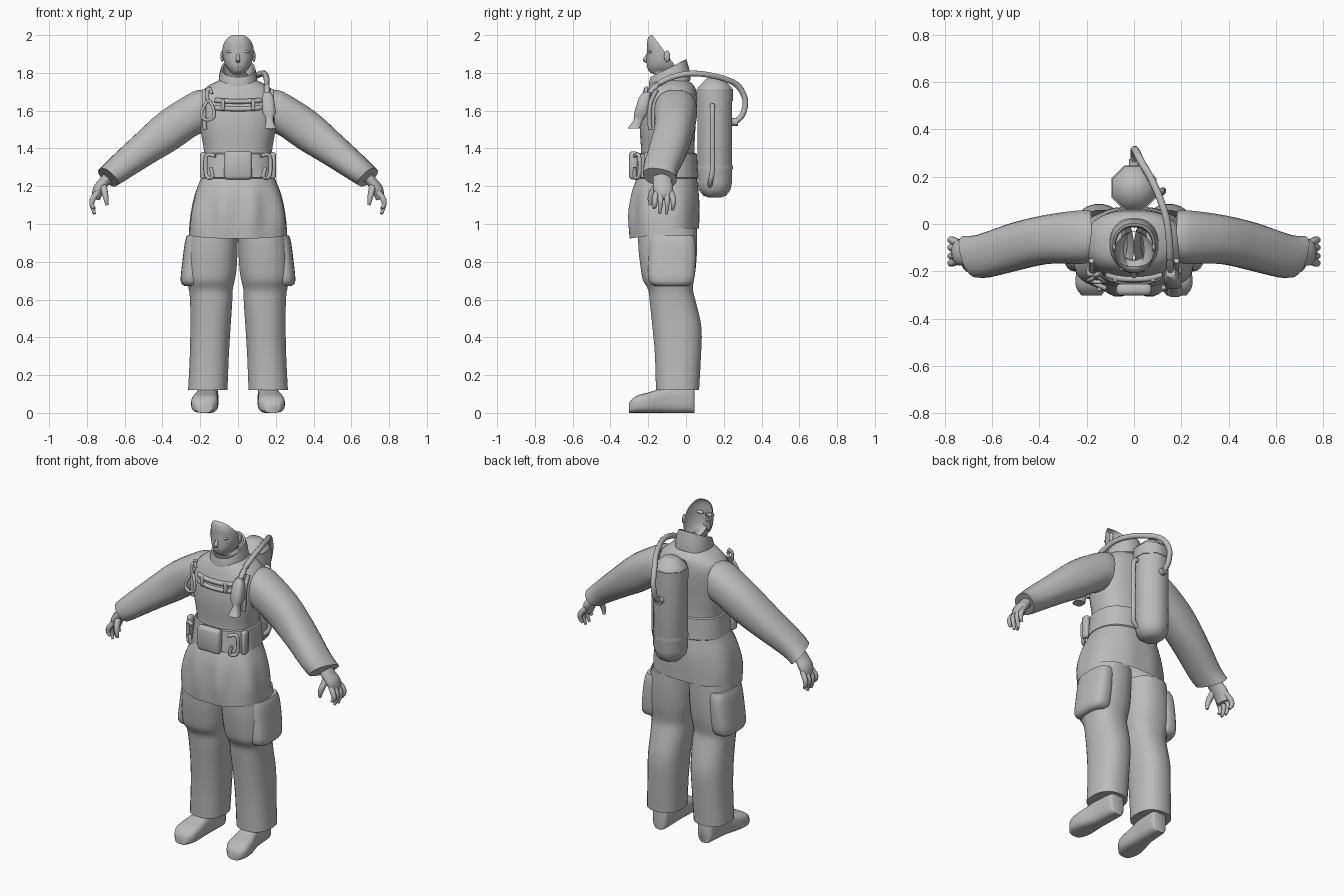
import bpy, bmesh, math
from mathutils import Vector as V

mat = bpy.data.materials.new("plain_grey")
mat.diffuse_color = (0.5, 0.5, 0.5, 1)


def se(c, p):
    return math.copysign(abs(c) ** p, c)


def catmull(a, b, c, d, t):
    return 0.5 * (2 * b + (c - a) * t + (2 * a - 5 * b + 4 * c - d) * t * t
                  + (3 * b - a - 3 * c + d) * t ** 3)


def refine(secs, steps, closed=False):
    """Smoothly interpolate a list of vector tuples."""
    n, out = len(secs), []
    for i in range(n if closed else n - 1):
        ids = [i - 1, i, i + 1, i + 2]
        q = [secs[k % n] if closed else secs[min(max(k, 0), n - 1)] for k in ids]
        for s in range(steps):
            out.append(tuple(catmull(*v, s / steps) for v in zip(*q)))
    return out if closed else out + [secs[-1]]


def finish(name, bm, mirror=False):
    bmesh.ops.recalc_face_normals(bm, faces=bm.faces)
    me = bpy.data.meshes.new(name)
    bm.to_mesh(me)
    bm.free()
    me.materials.append(mat)
    ob = bpy.data.objects.new(name, me)
    bpy.context.collection.objects.link(ob)
    if mirror:
        m = ob.modifiers.new("mirror", 'MIRROR')
        m.use_mirror_merge = False
    return ob


def loft(name, secs, n=24, p=0.85, steps=3, caps=(0, -1), mirror=False, closed=False, edit=None):
    """Skin rings given as (centre, half axis u, half axis v); caps lists the closed ends."""
    if steps > 1:
        secs = refine(secs, steps, closed)
    bm = bmesh.new()
    rings = []
    for c, u, v in secs:
        angs = [2 * math.pi * (k + 0.5) / n for k in range(n)]
        rings.append([bm.verts.new(c + u * se(math.cos(a), p) + v * se(math.sin(a), p)) for a in angs])
    pairs = list(zip(rings, rings[1:])) + ([(rings[-1], rings[0])] if closed else [])
    for r, s in pairs:
        for k in range(n):
            bm.faces.new((r[k], r[(k + 1) % n], s[(k + 1) % n], s[k]))
    for end in () if closed else caps:
        bm.faces.new(rings[end])
    if edit:
        edit(bm)
    return finish(name, bm, mirror)


def zr(z, hw, yf, yb, x=0, tilt=0):
    """Level ring: height, half width, front y, back y."""
    return V((x, (yf + yb) / 2, z)), V((hw, 0, 0)), V((0, (yb - yf) / 2, tilt))


def tube(name, pts, r, n=8, steps=3, mirror=False, closed=False, flat=1.0):
    """Round tube along points; r is a radius or one radius per point."""
    rs = r if isinstance(r, (list, tuple)) else [r] * len(pts)
    path = refine([(V(q), V((k, 0, 0))) for q, k in zip(pts, rs)], steps, closed)
    m, secs = len(path), []
    for i, (c, k) in enumerate(path):
        a = path[(i - 1) % m if closed else max(i - 1, 0)][0]
        b = path[(i + 1) % m if closed else min(i + 1, m - 1)][0]
        t = (b - a).normalized()
        ref = V((0, 1, 0)) if abs(t.y) < 0.8 else V((1, 0, 0))
        u = t.cross(ref).normalized()
        secs.append((c, u * k.x, t.cross(u) * k.x * flat))
    return loft(name, secs, n, 1, 1, (0, -1), mirror, closed)


def box(name, c, size, mirror=False, bevel=0.01):
    bm = bmesh.new()
    bmesh.ops.create_cube(bm, size=1)
    for v in bm.verts:
        v.co = V(c) + v.co * V(size)
    bmesh.ops.bevel(bm, geom=bm.edges[:], offset=bevel, segments=2, affect='EDGES', profile=0.5)
    return finish(name, bm, mirror)


def ball(name, c, r, mirror=False):
    bm = bmesh.new()
    bmesh.ops.create_uvsphere(bm, u_segments=12, v_segments=8, radius=1)
    for v in bm.verts:
        v.co = V(c) + v.co * V(r)
    return finish(name, bm, mirror)


# Jacket body
loft("jacket", [zr(1.24, .189, -.252, .053), zr(1.3, .186, -.247, .05), zr(1.38, .18, -.238, .045),
                zr(1.5, .2, -.245, .05), zr(1.6, .21, -.238, .058), zr(1.68, .205, -.215, .058),
                zr(1.73, .16, -.195, .045), zr(1.76, .1, -.175, .01)], n=32, caps=())


# Jacket skirt with soft pleats, fading at the belt and the hem
def pleats(bm):
    for v in bm.verts:
        t = max(0, min(1, (1.24 - v.co.z) / .15)) * min(1, .35 + (v.co.z - .93) * 6)
        a = math.atan2(v.co.y + .12, v.co.x)
        front = max(0, -math.sin(a)) ** .5
        k = 1 - t * (.012 + .045 * front) * math.cos(8 * a)
        v.co.x *= k
        v.co.y = -.12 + (v.co.y + .12) * k


loft("jacket_skirt", [zr(.95, .262, -.298, .07, 0, .027), zr(1.05, .254, -.302, .072, 0, .015),
                      zr(1.15, .232, -.29, .07), zr(1.22, .205, -.27, .06), zr(1.25, .193, -.258, .056)],
     n=64, caps=(), edit=pleats)

# Collar, taller at the back
loft("collar", [zr(1.735, .105, -.195, .025, 0, .025), zr(1.78, .101, -.197, .02, 0, .035),
                zr(1.825, .09, -.188, .003, 0, .047), zr(1.822, .08, -.178, -.008, 0, .047),
                zr(1.76, .076, -.165, -.015, 0, .03)], steps=1, caps=(), p=.9)


# Head: open shell sliced from crown to nape
def slice_back(bm):
    bmesh.ops.bisect_plane(bm, geom=bm.verts[:] + bm.edges[:] + bm.faces[:],
                           plane_co=(0, -.178, 2.0), plane_no=(0, .14, .105), clear_outer=True)


loft("head", [zr(1.73, .06, -.15, -.03), zr(1.785, .058, -.158, -.03), zr(1.803, .042, -.192, -.03),
              zr(1.83, .062, -.206, -.025), zr(1.87, .077, -.209, -.02), zr(1.92, .083, -.207, -.01),
              zr(1.96, .08, -.207, 0), zr(1.988, .066, -.2, -.01), zr(2.0, .05, -.186, -.05)],
     p=.9, caps=(-1,), edit=slice_back)
tube("nose", [(0, -.2, 1.905), (0, -.21, 1.885), (0, -.218, 1.868), (0, -.203, 1.858)],
     [.006, .009, .012, .008])
ball("lips", (0, -.2, 1.836), (.02, .009, .008))
ball("brow", (.036, -.188, 1.912), (.026, .013, .009), True)
ball("ear", (.084, -.1, 1.888), (.009, .016, .03), True)

# Sleeves: (top x, top z, bottom x, bottom z, centre y, half depth, slant of the ring)
arm = [(.18, 1.71, .19, 1.48, -.053, .11, 0), (.24, 1.7, .225, 1.465, -.056, .114, 0),
       (.41, 1.595, .325, 1.395, -.065, .104, 0), (.545, 1.472, .455, 1.318, -.095, .1, .01),
       (.68, 1.345, .585, 1.237, -.135, .09, .02), (.732, 1.292, .642, 1.202, -.138, .089, .025)]
loft("sleeve", [(V(((a + c) / 2, y, (b + d) / 2)), V(((a - c) / 2, 0, (b - d) / 2)), V((s, h, -s * .6)))
                for a, b, c, d, y, h, s in arm], caps=(-1,), mirror=True)

# Hands
tube("palm", [(.69, -.125, 1.245), (.715, -.125, 1.215), (.74, -.12, 1.18), (.752, -.118, 1.13)],
     [.03, .03, .031, .022], n=12, mirror=True, flat=1.75)
for i, (y, tip) in enumerate([(-.165, 1.085), (-.135, 1.055), (-.1, 1.052), (-.068, 1.075)]):
    tube("finger_%d" % (i + 1), [(.742, -.12 + (y + .12) * .75, 1.17), (.77, y, 1.13),
                                 (.773, y, 1.1), (.76, y - .005, tip)],
         [.017, .016, .013, .008], mirror=True)
tube("thumb", [(.715, -.15, 1.21), (.705, -.18, 1.165), (.698, -.19, 1.13), (.694, -.188, 1.1)],
     [.02, .018, .014, .008], mirror=True)

# Trousers
loft("trouser_leg", [zr(.12, .105, -.16, .07, .16), zr(.3, .104, -.165, .08, .152),
                     zr(.45, .107, -.178, .083, .146), zr(.58, .112, -.192, .055, .142),
                     zr(.65, .116, -.2, .038, .144), zr(.7, .128, -.228, .042, .145),
                     zr(.76, .135, -.24, .052, .142), zr(.87, .135, -.253, .06, .136),
                     zr(.98, .128, -.255, .06, .128)], caps=(0,), mirror=True)
loft("thigh_pocket", [zr(.672, .045, -.165, .01, .24), zr(.7, .062, -.198, .042, .242),
                      zr(.8, .062, -.2, .052, .233), zr(.9, .062, -.198, .05, .22),
                      zr(.94, .062, -.195, .04, .208)], n=28, p=.72, mirror=True)

# Boots, skinned from heel to toe: (y, x, half width, height)
boot = [(.045, .155, .036, .13), (.025, .155, .05, .15), (-.08, .16, .054, .15), (-.14, .167, .06, .128),
        (-.2, .174, .07, .108), (-.265, .178, .068, .09), (-.303, .18, .04, .052)]
loft("boot", [(V((x, y, h / 2)), V((w, 0, 0)), V((0, 0, h / 2))) for y, x, w, h in boot], p=.65, mirror=True)

# Belt, buckle and hooks
loft("belt", [zr(1.24, .193, -.262, .06), zr(1.245, .2, -.272, .066), zr(1.37, .19, -.257, .058),
              zr(1.375, .182, -.248, .05)], n=32, steps=1, caps=())
box("buckle", (0, -.277, 1.31), (.15, .05, .15), bevel=.018)
tube("belt_hook", [(.12, -.272, 1.36), (.165, -.25, 1.365), (.172, -.245, 1.31), (.165, -.25, 1.25),
                   (.135, -.272, 1.25), (.145, -.27, 1.3)], .011, mirror=True)
box("belt_loop", (.185, -.2, 1.31), (.03, .045, .14), True)

# Chest straps and harness fronts
for z in (1.615, 1.655):
    tube("chest_strap", [(-.12, -.212, z), (-.07, -.228, z - .004), (0, -.233, z - .006),
                         (.07, -.228, z - .004), (.12, -.212, z)], .014)
for x in (-.08, .08):
    box("strap_slider", (x, -.23, 1.632), (.02, .03, .06), bevel=.005)
tube("harness_strap", [(.175, -.19, 1.5), (.18, -.195, 1.58), (.18, -.185, 1.65), (.18, -.155, 1.71)],
     .012, mirror=True)

# Snap hook on the chest
tube("snap_hook", [(-.155, -.225, 1.655), (-.185, -.235, 1.61), (-.192, -.24, 1.57), (-.165, -.245, 1.55),
                   (-.13, -.245, 1.565), (-.13, -.24, 1.61)], .009, closed=True)
tube("snap_hook_eye", [(-.155, -.225, 1.64), (-.165, -.22, 1.69), (-.15, -.21, 1.72), (-.14, -.215, 1.69)], .01)

# Air tank
tank = [(1.14, .035), (1.15, .065), (1.18, .09), (1.22, .1), (1.67, .1)]
loft("air_tank", [zr(z, r, .152 - r, .152 + r) for z, r in tank], n=8, p=1, steps=1, caps=(0,))
loft("tank_collar", [zr(z, .104, .048, .256) for z in (1.65, 1.715)], n=8, p=1, steps=1)
loft("tank_cap", [zr(1.71, .1, .052, .252), zr(1.725, .095, .057, .247), zr(1.772, .042, .11, .194)],
     n=8, p=1, steps=1, caps=(-1,))
loft("tank_band", [zr(z, .104, .048, .256) for z in (1.29, 1.31)], n=8, p=1, steps=1, caps=())
tube("tank_pipe", [(.08, .14, 1.625), (.118, .14, 1.61), (.122, .14, 1.45), (.122, .14, 1.29),
                   (.112, .13, 1.23), (.07, .125, 1.2)], .014)
tube("tank_valve", [(0, .22, 1.54), (0, .25, 1.54), (0, .275, 1.54)], .022)

# Air hose over the shoulder to the breathing valve
tube("air_hose", [(0, .26, 1.54), (0, .3, 1.58), (.005, .313, 1.66), (.03, .265, 1.74), (.09, .155, 1.782),
                  (.135, .03, 1.797), (.15, -.08, 1.775), (.152, -.16, 1.73), (.155, -.215, 1.66)],
     .016, steps=4)
loft("breathing_valve", [zr(1.7, .02, -.225, -.185, .155), zr(1.67, .032, -.25, -.19, .158),
                         zr(1.59, .038, -.275, -.2, .164), zr(1.565, .022, -.275, -.215, .166),
                         zr(1.545, .02, -.28, -.23, .167), zr(1.505, .032, -.31, -.245, .172)],
     n=12, p=.6, steps=1)

# Smooth shading with sharp creases
for ob in bpy.data.objects:
    ob.select_set(True)
    bpy.context.view_layer.objects.active = ob
bpy.ops.object.shade_smooth_by_angle(angle=math.radians(50))
